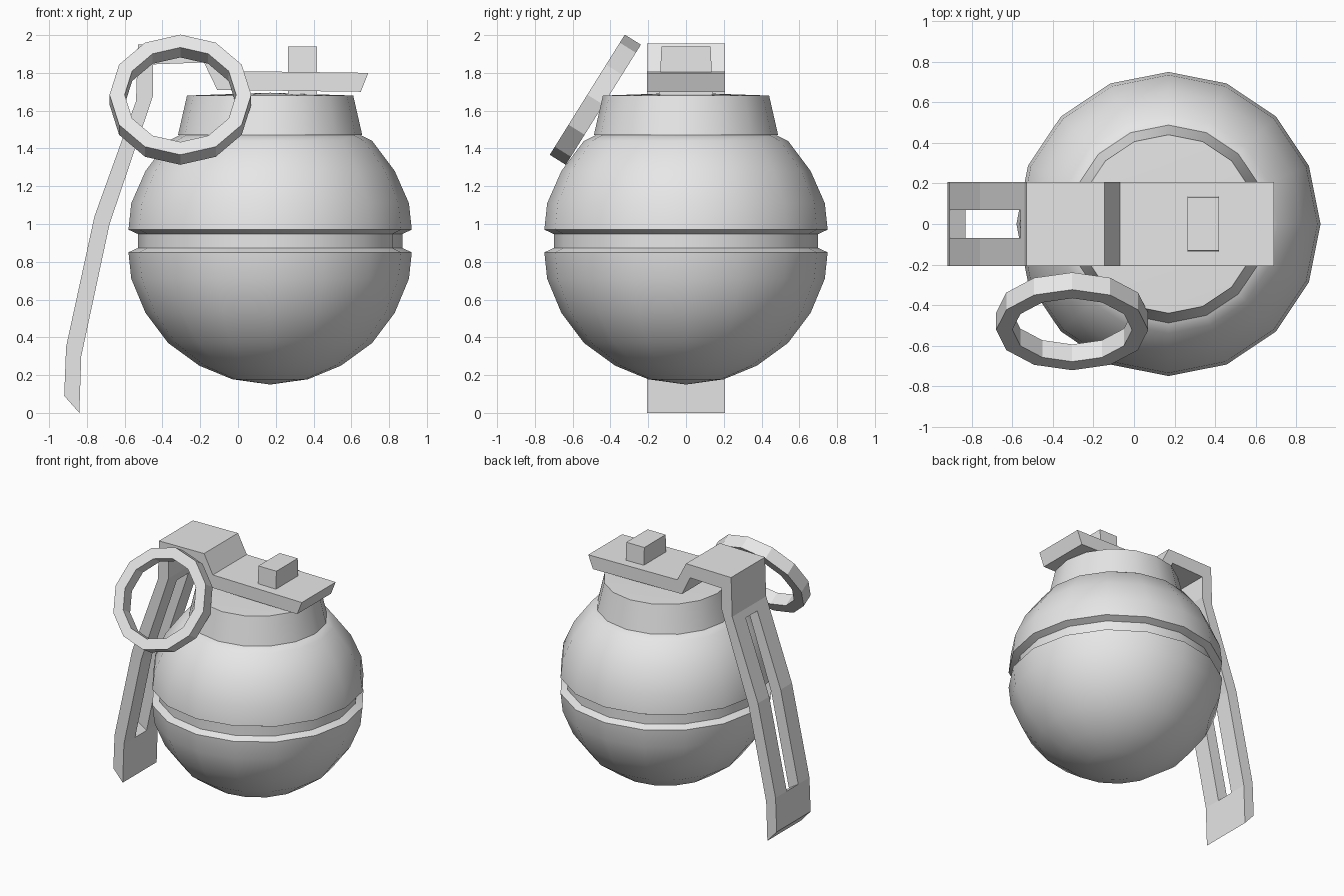
import bpy, bmesh, math

if "Cube" in bpy.data.objects:
    bpy.data.objects.remove(bpy.data.objects["Cube"])

grey = bpy.data.materials.new("plain grey")
grey.diffuse_color = (0.8, 0.8, 0.8, 1)
grey.use_nodes = True
grey.node_tree.nodes["Principled BSDF"].inputs["Base Color"].default_value = grey.diffuse_color


def finish(name, bm, smooth=False):
    bmesh.ops.recalc_face_normals(bm, faces=bm.faces[:])
    mesh = bpy.data.meshes.new(name)
    bm.to_mesh(mesh)
    bm.free()
    mesh.materials.append(grey)
    ob = bpy.data.objects.new(name, mesh)
    bpy.context.collection.objects.link(ob)
    if smooth:
        bpy.ops.object.select_all(action='DESELECT')
        ob.select_set(True)
        bpy.context.view_layer.objects.active = ob
        bpy.ops.object.shade_smooth_by_angle(angle=math.radians(30))
    return ob


def lathe(name, profile, sides, closed=False, smooth=False):
    """Turn (radius, height) points around z."""
    bm = bmesh.new()
    rings = []
    for r, z in profile:
        n = sides if r > 0 else 1
        rings.append([bm.verts.new((r * math.cos(2 * math.pi * i / sides),
                                    r * math.sin(2 * math.pi * i / sides), z))
                      for i in range(n)])
    pairs = list(zip(rings, rings[1:]))
    if closed:
        pairs.append((rings[-1], rings[0]))
    for a, b in pairs:
        for i in range(sides):
            j = (i + 1) % sides
            quad = [a[i % len(a)], a[j % len(a)], b[j % len(b)], b[i % len(b)]]
            bm.faces.new(list(dict.fromkeys(quad)))
    return finish(name, bm, smooth)


# Round body with a groove round the middle
lower = [(0, 0.15), (0.2, 0.178), (0.375, 0.25), (0.54, 0.37),
         (0.66, 0.53), (0.735, 0.71), (0.75, 0.85)]
groove = [(0.70, 0.873), (0.70, 0.947)]
upper = [(0.75, 0.97), (0.735, 1.11), (0.66, 1.28), (0.54, 1.44)]
body = lathe("body", lower + groove + upper + [(0.47, 1.475), (0, 1.475)], 16, smooth=True)
body.location.x = 0.17

# Tapered neck with a slightly raised top
neck = lathe("neck", [(0, 1.47), (0.488, 1.47), (0.44, 1.68), (0, 1.695)], 16, smooth=True)
neck.location.x = 0.17

# Pull ring, tilted back
ring = lathe("pull_ring", [(0.375, -0.05), (0.375, 0.05), (0.295, 0.05), (0.295, -0.05)],
             12, closed=True)
ring.location = (-0.305, -0.48, 1.658)
ring.rotation_euler.x = math.radians(58)

# Bent safety lever: outer and inner point (x, z) of every bend
path = [((0.69, 1.80), (0.65, 1.70)), ((-0.07, 1.81), (-0.11, 1.71)),
        ((-0.145, 1.955), (-0.18, 1.855)), ((-0.53, 1.95), (-0.45, 1.845)),
        ((-0.54, 1.65), (-0.45, 1.68)), ((-0.56, 1.595), (-0.473, 1.61)),
        ((-0.76, 1.04), (-0.68, 1.0)), ((-0.91, 0.35), (-0.83, 0.30)),
        ((-0.92, 0.09), (-0.84, 0.0))]
columns = [-0.207, -0.07, 0.07, 0.207]
bm = bmesh.new()
grid = [[[bm.verts.new((x, y, z)) for x, z in pair] for y in columns] for pair in path]
cells = {(r, c) for r in range(len(path) - 1) for c in range(3)}
cells -= {(5, 1), (6, 1)}                      # long slot in the handle
for r, c in cells:
    corners = [(r, c), (r, c + 1), (r + 1, c + 1), (r + 1, c)]
    for side in (0, 1):
        bm.faces.new([grid[i][j][side] for i, j in corners])
    # close the edge wherever the neighbouring cell is missing
    neighbours = [(r - 1, c), (r, c + 1), (r + 1, c), (r, c - 1)]
    for k, near in enumerate(neighbours):
        if near not in cells:
            a, b = corners[k], corners[(k + 1) % 4]
            va, vb = grid[a[0]][a[1]], grid[b[0]][b[1]]
            bm.faces.new([va[0], vb[0], vb[1], va[1]])
finish("safety_lever", bm)

# Tapered block through the lever plate
bm = bmesh.new()
bmesh.ops.create_cube(bm, size=1)
for v in bm.verts:
    half = 0.13 if v.co.z > 0 else 0.142
    v.co = (0.342 + v.co.x * 0.154, math.copysign(half, v.co.y), 1.94 if v.co.z > 0 else 1.685)
finish("top_block", bm)
